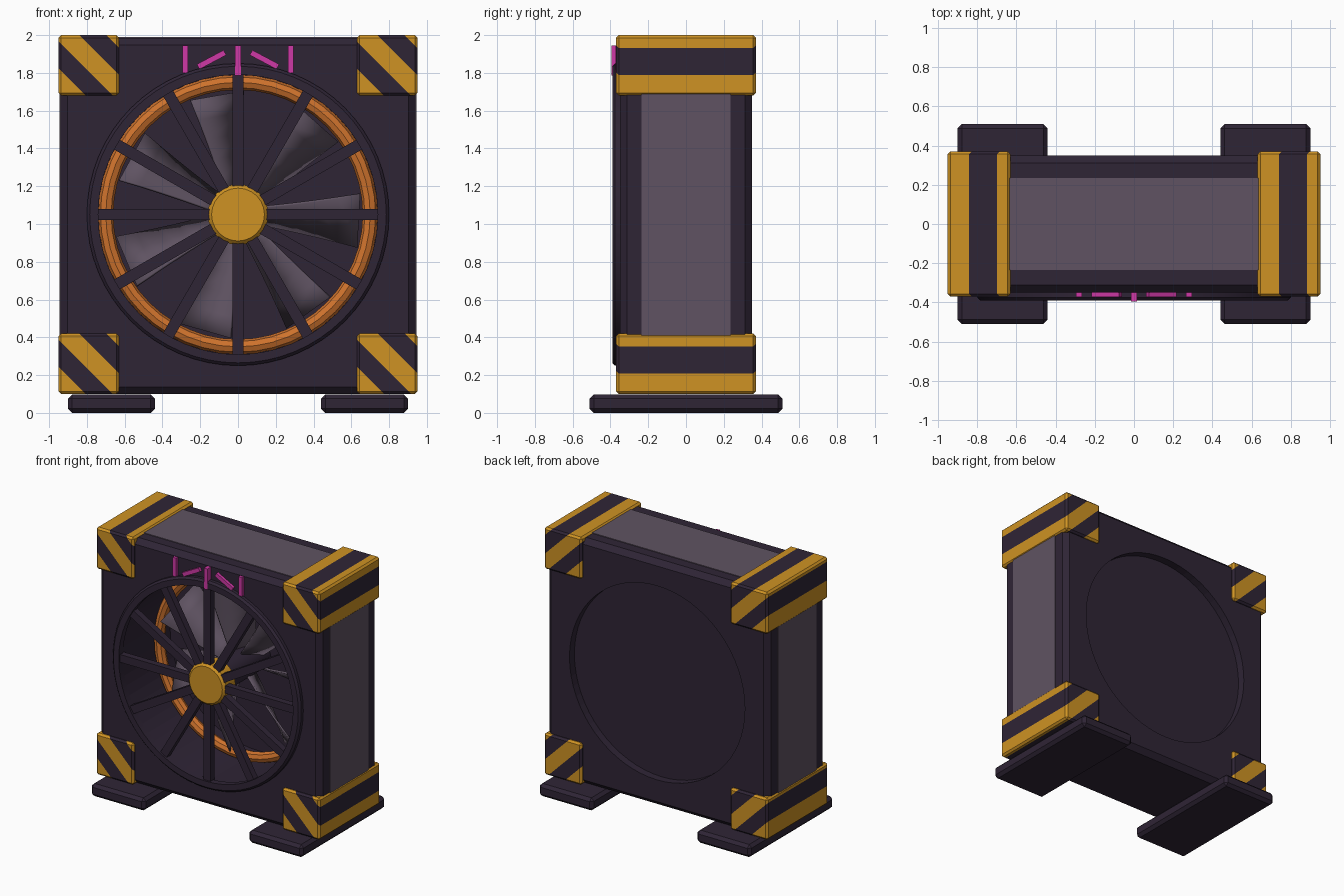
import bpy, bmesh
from math import pi, sin, cos, radians
from mathutils import Matrix, Vector

cube = bpy.data.objects.get("Cube")
if cube:
    bpy.data.objects.remove(cube, do_unlink=True)

CENTRE_Z = 1.05  # height of the fan axis


def material(name, r, g, b):
    m = bpy.data.materials.new(name)
    m.use_nodes = True
    m.diffuse_color = (r, g, b, 1)
    m.node_tree.nodes["Principled BSDF"].inputs["Base Color"].default_value = (r, g, b, 1)
    return m


DARK = material("dark purple", 0.028, 0.018, 0.036)
GREY = material("panel grey", 0.115, 0.086, 0.122)
YELLOW = material("hazard yellow", 0.62, 0.29, 0.017)
ORANGE = material("ring orange", 0.62, 0.17, 0.026)
PINK = material("mark pink", 0.62, 0.04, 0.38)


def finish(name, bm, *mats, smooth=False):
    bmesh.ops.recalc_face_normals(bm, faces=bm.faces)
    mesh = bpy.data.meshes.new(name)
    bm.to_mesh(mesh)
    bm.free()
    for m in mats:
        mesh.materials.append(m)
    obj = bpy.data.objects.new(name, mesh)
    bpy.context.collection.objects.link(obj)
    bpy.ops.object.select_all(action='DESELECT')
    obj.select_set(True)
    bpy.context.view_layer.objects.active = obj
    if smooth:
        bpy.ops.object.shade_smooth_by_angle(angle=radians(30))
    return obj


def box_mesh(lo, hi, bevel=0.0):
    lo, hi = Vector(lo), Vector(hi)
    bm = bmesh.new()
    bmesh.ops.create_cube(bm, size=1, matrix=Matrix.Translation((lo + hi) / 2)
                          @ Matrix.Diagonal((hi - lo).to_4d()))
    if bevel:
        bmesh.ops.bevel(bm, geom=bm.edges[:], offset=bevel, segments=1,
                        affect='EDGES', clamp_overlap=True)
    return bm


def lathe_mesh(bm, profile, steps, closed=True):
    """Spin (radius, y) points around the fan axis."""
    verts = [bm.verts.new((r, y, CENTRE_Z)) for r, y in profile]
    edges = [bm.edges.new(p) for p in zip(verts, verts[1:])]
    if closed:
        edges.append(bm.edges.new((verts[-1], verts[0])))
    bmesh.ops.spin(bm, geom=verts + edges, cent=(0, 0, CENTRE_Z), axis=(0, 1, 0),
                   angle=2 * pi, steps=steps, use_duplicate=False)
    bmesh.ops.remove_doubles(bm, verts=bm.verts[:], dist=1e-4)
    return bm


def lathe(name, profile, steps, mat, closed=True):
    return finish(name, lathe_mesh(bmesh.new(), profile, steps, closed), mat, smooth=True)


# Housing with a deep front opening and a shallow round recess at the back
housing = finish("housing", box_mesh((-0.94, -0.35, 0.10), (0.94, 0.35, 1.985), 0.038), DARK)
bm = bmesh.new()
for near, far in ((-0.6, 0.24), (0.29, 0.6)):
    lathe_mesh(bm, [(0, near), (0.745, near), (0.745, far), (0, far)], 64, closed=False)
cutter = finish("housing_cutter", bm, DARK)
cutter.hide_render = True
cut = housing.modifiers.new("openings", 'BOOLEAN')
cut.object = cutter
cut.operation = 'DIFFERENCE'
cut.solver = 'EXACT'
bpy.context.view_layer.objects.active = housing
bpy.ops.object.modifier_apply(modifier=cut.name)
bpy.data.objects.remove(cutter, do_unlink=True)

# Grey panels on the top and both sides
finish("top_panel", box_mesh((-0.66, -0.235, 1.982), (0.66, 0.235, 1.99)), GREY)
for side, label in ((-1, "right"), (1, "left")):
    xs = sorted((side * 0.937, side * 0.945))
    finish(label + "_panel", box_mesh((xs[0], -0.235, 0.40), (xs[1], 0.235, 1.70)), GREY)

# Front rim, hub and the ring deep inside the duct
lathe("front_rim", [(0.74, -0.39), (0.785, -0.39), (0.80, -0.375), (0.80, -0.34), (0.74, -0.34)],
      64, DARK)
lathe("hub_cap", [(0, -0.39), (0.14, -0.39), (0.16, -0.37), (0.16, -0.26), (0.14, -0.24), (0, -0.24)],
      24, YELLOW, closed=False)
lathe("rotor_shaft", [(0, -0.25), (0.11, -0.25), (0.11, 0.245), (0, 0.245)], 24, DARK, closed=False)
lathe("duct_ring", [(0.70 + 0.04 * cos(a * pi / 4), 0.05 + 0.04 * sin(a * pi / 4)) for a in range(8)],
      48, ORANGE)

# Guard spokes
for i in range(12):
    bm = box_mesh((0.13, -0.375, CENTRE_Z - 0.03), (0.75, -0.325, CENTRE_Z + 0.03))
    bmesh.ops.rotate(bm, verts=bm.verts, cent=(0, 0, CENTRE_Z),
                     matrix=Matrix.Rotation(i * pi / 6, 3, 'Y'))
    finish(f"guard_spoke_{i + 1}", bm, DARK)

# Twisted fan blades
BLADES, STATIONS = 7, 6
for i in range(BLADES):
    angle = radians(100) + i * 2 * pi / BLADES
    out = Vector((cos(angle), 0, sin(angle)))
    clockwise = Vector((sin(angle), 0, -cos(angle)))
    bm = bmesh.new()
    rows = []
    for s in range(STATIONS):
        t = s / (STATIONS - 1)
        pitch = radians(66 - 25 * t)
        half = 0.10 + 0.085 * t
        chord = (clockwise * cos(pitch) + Vector((0, sin(pitch), 0))) * half
        mid = out * (0.09 + 0.55 * t) + Vector((0, 0.08, CENTRE_Z))
        rows.append([bm.verts.new(mid - chord), bm.verts.new(mid + chord)])
    for a, b in zip(rows, rows[1:]):
        bm.faces.new((a[0], a[1], b[1], b[0]))
    blade = finish(f"fan_blade_{i + 1}", bm, GREY, smooth=True)
    thick = blade.modifiers.new("thickness", 'SOLIDIFY')
    thick.thickness = 0.014
    thick.offset = 0

# Corner guards with diagonal hazard stripes
BAND, SIZE = 0.143, 0.32
for x0, side in ((-0.95, "right"), (0.63, "left")):
    for z0, level in ((0.10, "lower"), (1.68, "upper")):
        bm = box_mesh((x0, -0.37, z0), (x0 + SIZE, 0.37, z0 + SIZE), 0.014)
        for k in range(1, 5):
            bmesh.ops.bisect_plane(bm, geom=bm.verts[:] + bm.edges[:] + bm.faces[:],
                                   plane_co=(x0 + k * BAND, 0, z0), plane_no=(1, 0, 1))
        for f in bm.faces:
            c = f.calc_center_median()
            f.material_index = int((c.x - x0 + c.z - z0) / BAND) % 2
        finish(f"{level}_{side}_corner_guard", bm, YELLOW, DARK)

# Feet
for x0, side in ((-0.90, "right"), (0.44, "left")):
    finish(side + "_foot", box_mesh((x0, -0.51, 0), (x0 + 0.46, 0.51, 0.097), 0.022), DARK)

# Pink marks above the opening: three uprights and two slanted bars
for x, low, label in ((-0.28, 1.80, "right"), (0, 1.785, "middle"), (0.28, 1.80, "left")):
    front = -0.394 if x == 0 else -0.372
    finish(label + "_upright_mark", box_mesh((x - 0.015, front, low), (x + 0.015, -0.345, 1.945)), PINK)
for side, label in ((-1, "right"), (1, "left")):
    bm = box_mesh((-0.08, -0.372, -0.015), (0.08, -0.345, 0.015))
    bmesh.ops.rotate(bm, verts=bm.verts, matrix=Matrix.Rotation(side * radians(28), 3, 'Y'))
    bmesh.ops.translate(bm, verts=bm.verts, vec=(side * 0.14, 0, 1.87))
    finish(label + "_slanted_mark", bm, PINK)
